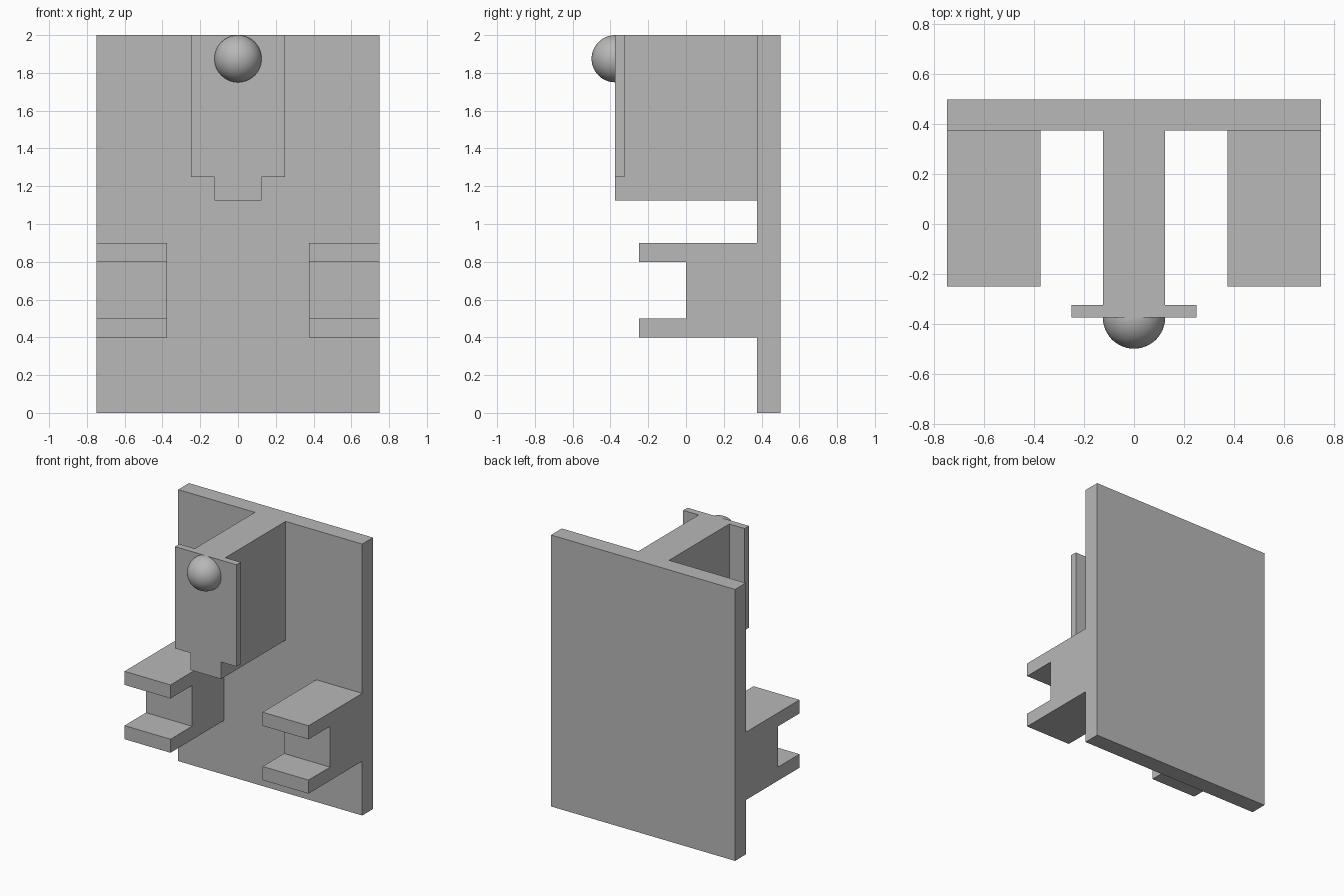
import bpy
import bmesh
from mathutils import Vector

cube = bpy.data.objects.get("Cube")
if cube:
    bpy.data.objects.remove(cube, do_unlink=True)

# Single plain grey
grey = bpy.data.materials.new("plain_grey")
grey.use_nodes = True
colour = (0.48, 0.48, 0.48, 1)
grey.diffuse_color = colour
grey.node_tree.nodes["Principled BSDF"].inputs["Base Color"].default_value = colour


def extrude(name, profile, offset):
    """Sweep a closed planar profile along the offset vector."""
    bm = bmesh.new()
    face = bm.faces.new([bm.verts.new(p) for p in profile])
    swept = bmesh.ops.extrude_face_region(bm, geom=[face])["geom"]
    verts = [v for v in swept if isinstance(v, bmesh.types.BMVert)]
    bmesh.ops.translate(bm, verts=verts, vec=Vector(offset))
    bmesh.ops.recalc_face_normals(bm, faces=bm.faces)
    mesh = bpy.data.meshes.new(name)
    bm.to_mesh(mesh)
    bm.free()
    mesh.materials.append(grey)
    obj = bpy.data.objects.new(name, mesh)
    bpy.context.collection.objects.link(obj)
    return obj


def box(name, x, y, z):
    base = [(x[0], y[0], z[0]), (x[1], y[0], z[0]),
            (x[1], y[1], z[0]), (x[0], y[1], z[0])]
    return extrude(name, base, (0, 0, z[1] - z[0]))


back_y = 0.375
front_y = -0.375
plate_back_y = -0.325

# Back panel and the arm reaching forward from its top
box("back_panel", (-0.75, 0.75), (back_y, 0.5), (0, 2))
box("top_arm", (-0.125, 0.125), (plate_back_y, back_y), (1.125, 2))

# Front plate with a narrow tab below
half = [(0.125, 1.125), (0.125, 1.25), (0.25, 1.25), (0.25, 2)]
outline = half + [(-x, z) for x, z in reversed(half)]
extrude("front_plate", [(x, front_y, z) for x, z in outline],
        (0, plate_back_y - front_y, 0))

# Pair of notched side brackets
notched = [(back_y, 0.4), (-0.25, 0.4), (-0.25, 0.5), (0, 0.5),
           (0, 0.8), (-0.25, 0.8), (-0.25, 0.9), (back_y, 0.9)]
for side, sign in (("left", 1), ("right", -1)):
    extrude(side + "_bracket", [(sign * 0.375, y, z) for y, z in notched],
            (sign * 0.375, 0, 0))

# Round knob half sunk in the front plate
bpy.ops.mesh.primitive_uv_sphere_add(segments=48, ring_count=24, radius=0.125,
                                     location=(0, front_y, 1.875))
knob = bpy.context.object
knob.name = "front_knob"
knob.data.materials.append(grey)
bpy.ops.object.shade_smooth()
